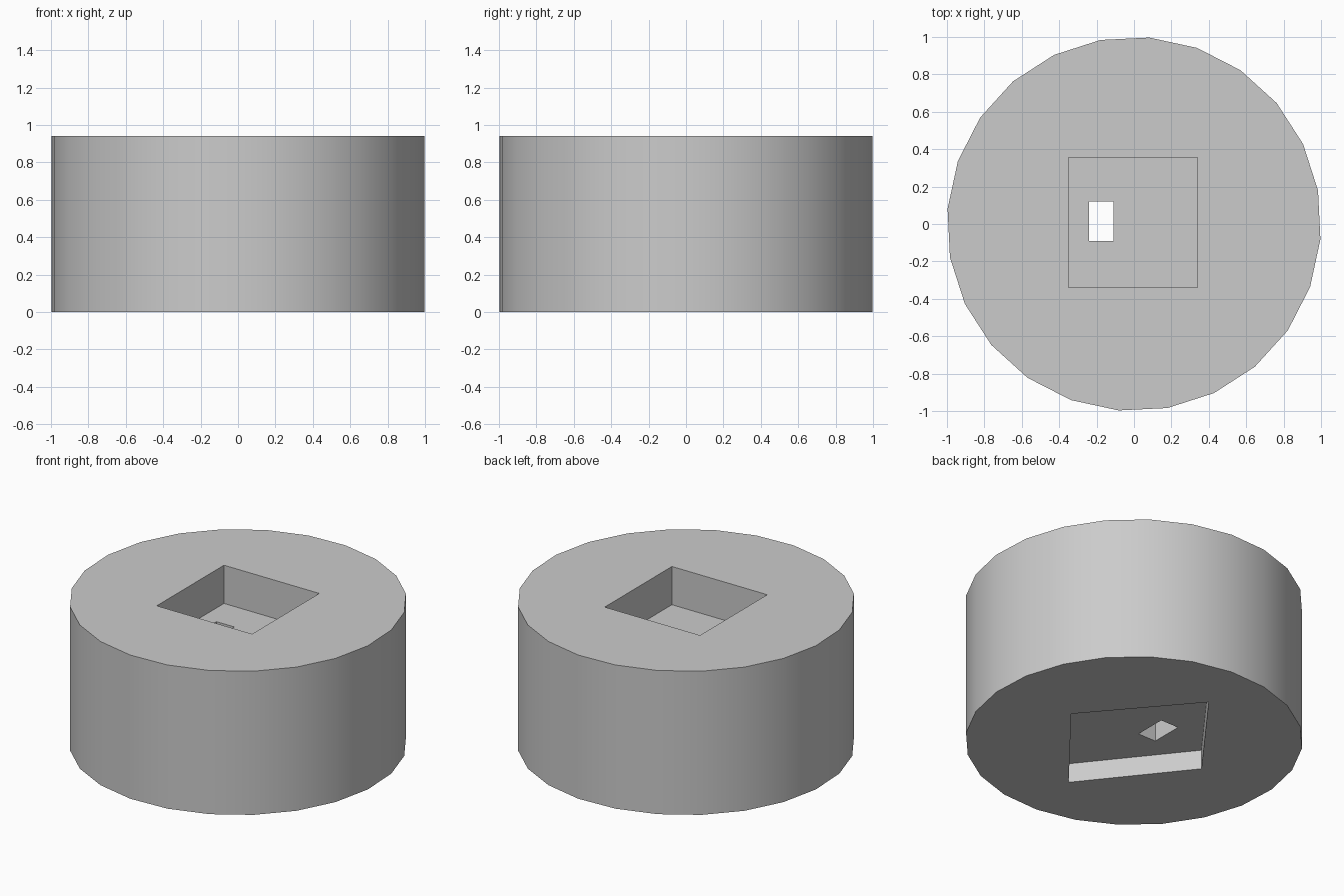
import bpy
import bmesh
from math import cos, sin, radians

cube = bpy.data.objects.get("Cube")
if cube:
    bpy.data.objects.remove(cube, do_unlink=True)

HEIGHT = 0.94
SIDES = 24
OVERLAP = 0.1


def prism(name, outline, bottom, top):
    """Extrude a flat outline straight up between two heights."""
    bm = bmesh.new()
    base = bm.faces.new([bm.verts.new((x, y, bottom)) for x, y in outline])
    result = bmesh.ops.extrude_face_region(bm, geom=[base])
    raised = [v for v in result["geom"] if isinstance(v, bmesh.types.BMVert)]
    bmesh.ops.translate(bm, verts=raised, vec=(0, 0, top - bottom))
    bmesh.ops.recalc_face_normals(bm, faces=bm.faces)
    mesh = bpy.data.meshes.new(name)
    bm.to_mesh(mesh)
    bm.free()
    obj = bpy.data.objects.new(name, mesh)
    bpy.context.collection.objects.link(obj)
    return obj


def rectangle(x0, x1, y0, y1):
    return [(x0, y0), (x1, y0), (x1, y1), (x0, y1)]


# Plain grey material
grey = bpy.data.materials.new("plain_grey")
colour = (0.6, 0.6, 0.6, 1)
grey.use_nodes = True
grey.diffuse_color = colour
grey.node_tree.nodes["Principled BSDF"].inputs["Base Color"].default_value = colour

# Round body, turned slightly about its axis
angles = [radians(10.3 + 360 * i / SIDES) for i in range(SIDES)]
body = prism("round_body", [(cos(a), sin(a)) for a in angles], 0, HEIGHT)
body.data.materials.append(grey)

# Square top pocket, diamond bottom recess and the slot joining them
diamond = [(0.49, 0.005), (-0.045, 0.635), (-0.52, 0.003), (-0.02, -0.627)]
cutters = [
    prism("top_pocket_cutter", rectangle(-0.35, 0.34, -0.34, 0.355),
          0.69, HEIGHT + OVERLAP),
    prism("bottom_recess_cutter", diamond, -OVERLAP, 0.127),
    prism("slot_cutter", rectangle(-0.24, -0.11, -0.09, 0.12),
          0.05, 0.8),
]

bpy.ops.object.select_all(action="DESELECT")
bpy.context.view_layer.objects.active = body
body.select_set(True)
for cutter in cutters:
    cutter.hide_render = True
    cut = body.modifiers.new(cutter.name, "BOOLEAN")
    cut.operation = "DIFFERENCE"
    cut.solver = "EXACT"
    cut.object = cutter
    bpy.ops.object.modifier_apply(modifier=cut.name)
    bpy.data.objects.remove(cutter, do_unlink=True)

# Smooth the round wall, keep every rim sharp
bpy.ops.object.shade_smooth_by_angle(angle=radians(30))
